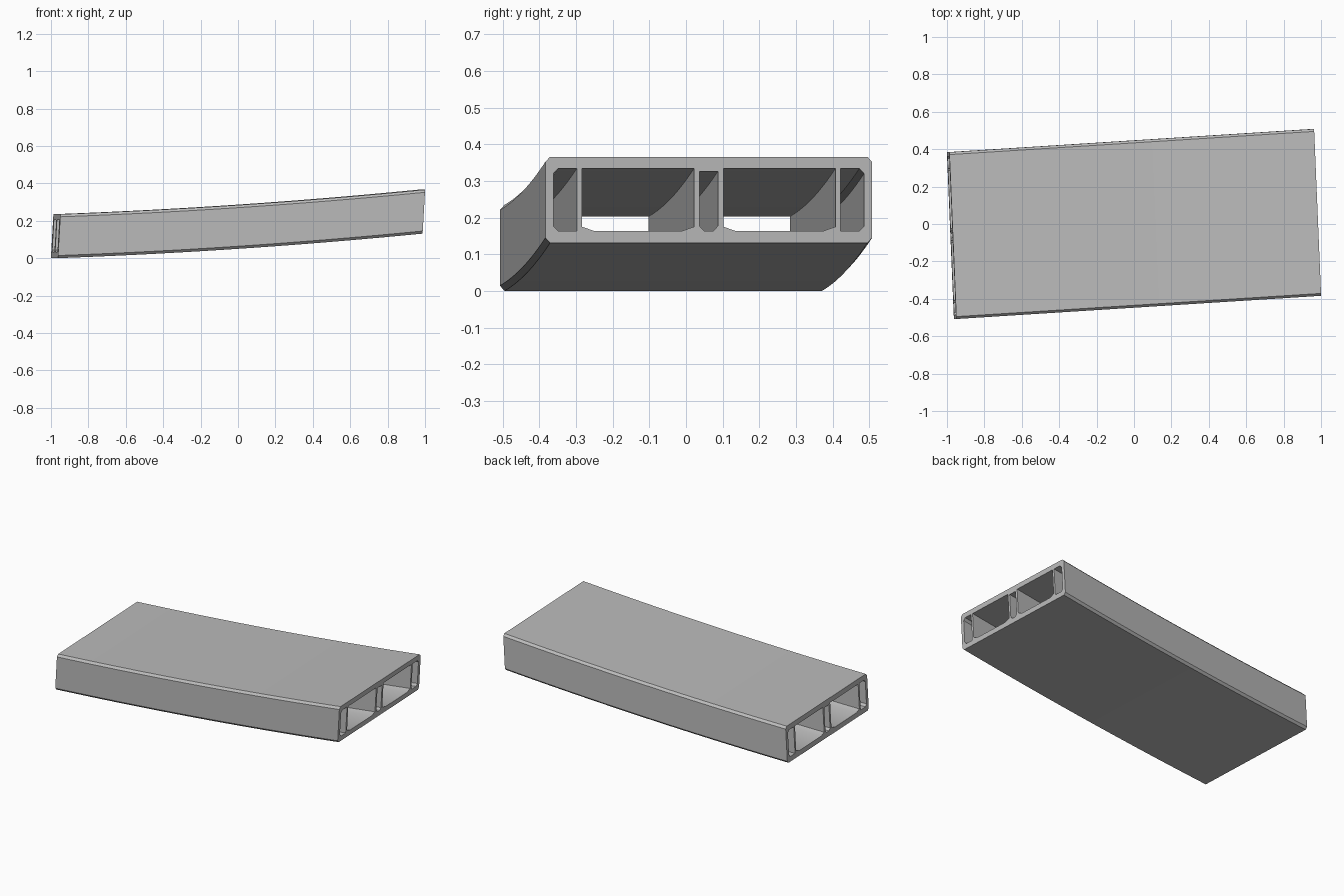
import bpy, bmesh, math

cube = bpy.data.objects.get("Cube")
if cube:
    bpy.data.objects.remove(cube, do_unlink=True)

HALF_LENGTH = 0.975
HALF_WIDTH = 0.446
HEIGHT = 0.235
STEPS = 24

concrete = bpy.data.materials.new("concrete grey")
concrete.use_nodes = True
grey = (0.5, 0.5, 0.5, 1)
concrete.diffuse_color = grey
concrete.node_tree.nodes["Principled BSDF"].inputs["Base Color"].default_value = grey


def outline(y0, y1, z0, z1, cuts):
    """Rectangle with chamfers (dy, dz) at bottom left, bottom right, top right, top left."""
    bl, br, tr, tl = cuts
    points = [(y0, z0 + bl[1]), (y0 + bl[0], z0), (y1 - br[0], z0), (y1, z0 + br[1]),
              (y1, z1 - tr[1]), (y1 - tr[0], z1), (y0 + tl[0], z1), (y0, z1 - tl[1])]
    return list(dict.fromkeys(points))


def sweep_point(t, y, z):
    """Place a section point on the gently climbing, skewed path (t runs 0 to 1)."""
    s = 2 * t - 1
    x = s * HALF_LENGTH - 0.042 * y + 0.057 * (z - HEIGHT / 2)
    rise = 0.131 * t - 0.06 * t * (1 - t)
    return x, y + 0.062 * s, z + rise


# Section: outer wall and five openings, symmetric about the middle
none, small, wide = (0, 0), (0.013, 0.014), (0.035, 0.012)
floor, ceiling = 0.032, 0.203
service = outline(-0.424, -0.36, floor, ceiling, (small, none, none, small))
roadway = outline(-0.346, -0.04, floor, ceiling, (wide, wide, none, none))
gallery = outline(-0.025, 0.025, floor, 0.195, (small, small, none, none))
mirrored = [[(-y, z) for y, z in reversed(p)] for p in (service, roadway)]
shell = outline(-HALF_WIDTH, HALF_WIDTH, 0, HEIGHT, (small,) * 4)

# Sweep every outline along the path, then fill the end walls around the openings
bm = bmesh.new()
end_edges = [[], []]
for profile in [shell, service, roadway, gallery] + mirrored:
    rings = [[bm.verts.new(sweep_point(i / STEPS, y, z)) for y, z in profile]
             for i in range(STEPS + 1)]
    n = len(profile)
    for a, b in zip(rings, rings[1:]):
        for k in range(n):
            m = (k + 1) % n
            bm.faces.new((a[k], a[m], b[m], b[k]))
    for edges, ring in zip(end_edges, (rings[0], rings[-1])):
        edges += [bm.edges.get((ring[k], ring[(k + 1) % n])) for k in range(n)]
for edges in end_edges:
    bmesh.ops.triangle_fill(bm, edges=edges, use_beauty=True)
bmesh.ops.recalc_face_normals(bm, faces=bm.faces)

mesh = bpy.data.meshes.new("tunnel_segment")
bm.to_mesh(mesh)
bm.free()
mesh.materials.append(concrete)
segment = bpy.data.objects.new("tunnel_segment", mesh)
bpy.context.collection.objects.link(segment)

bpy.ops.object.select_all(action="DESELECT")
segment.select_set(True)
bpy.context.view_layer.objects.active = segment
bpy.ops.object.shade_smooth_by_angle(angle=math.radians(20))
